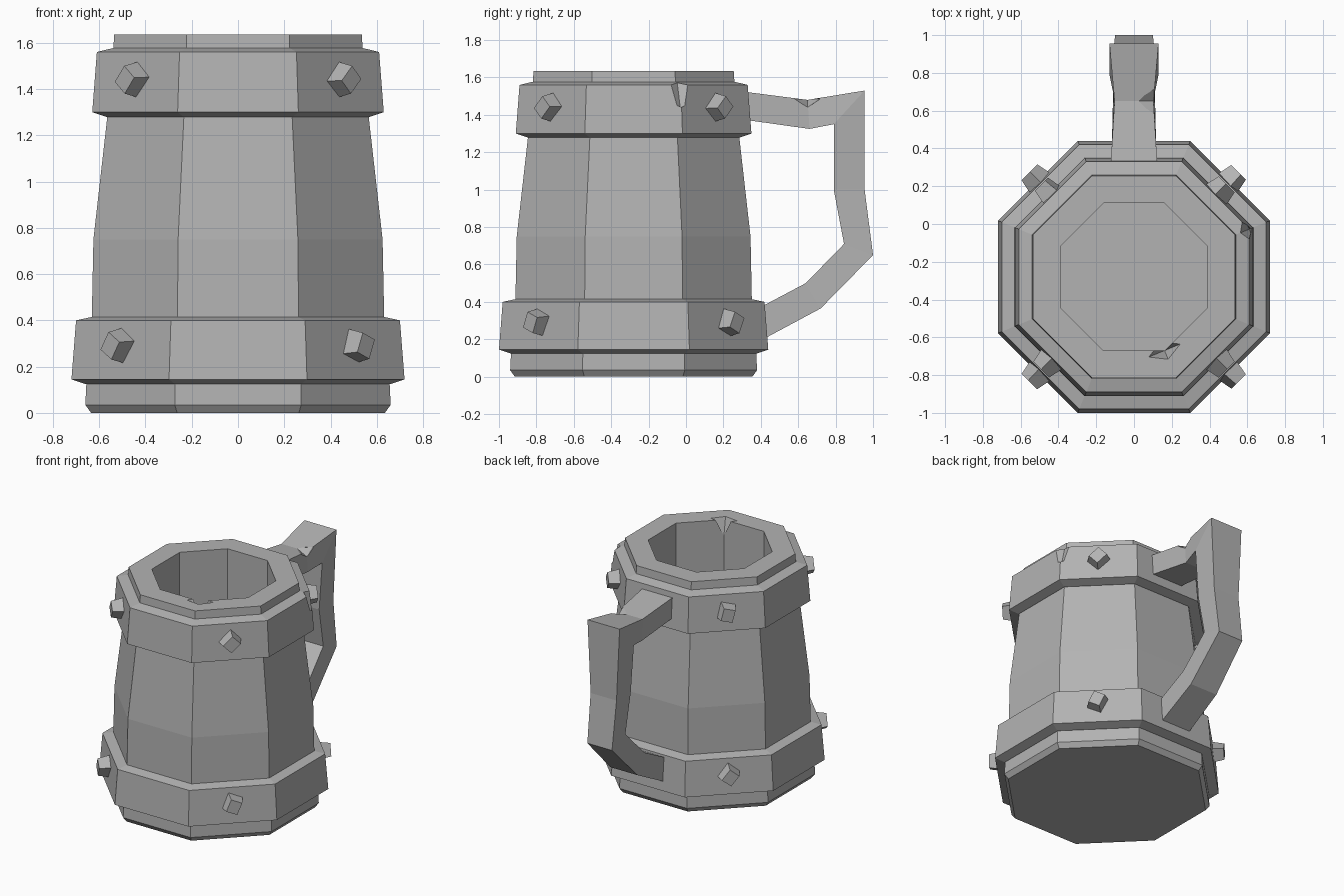
import bpy, bmesh, math
from mathutils import Matrix, Vector

cube = bpy.data.objects.get("Cube")
if cube:
    bpy.data.objects.remove(cube, do_unlink=True)

CENTRE_Y = -0.28
STEP = math.pi / 4

grey = bpy.data.materials.new("worn_grey")
grey.use_nodes = True
colour = (0.45, 0.45, 0.45, 1)
grey.diffuse_color = colour
grey.node_tree.nodes["Principled BSDF"].inputs["Base Color"].default_value = colour


def finish(name, bm):
    bmesh.ops.recalc_face_normals(bm, faces=bm.faces)
    mesh = bpy.data.meshes.new(name)
    bm.to_mesh(mesh)
    bm.free()
    mesh.materials.append(grey)
    obj = bpy.data.objects.new(name, mesh)
    bpy.context.collection.objects.link(obj)
    return obj


def corner(index, apothem, z):
    """Point on an octagon whose flat sides face the axes."""
    a = (index + 0.5) * STEP
    r = apothem / math.cos(STEP / 2)
    return Vector((r * math.cos(a), CENTRE_Y + r * math.sin(a), z))


def octagon_lathe(name, profile, ring=False):
    """Sweep an (apothem, z) profile; a ring joins its last loop to the first."""
    bm = bmesh.new()
    loops = [[bm.verts.new(corner(i, r, z)) for i in range(8)] for r, z in profile]
    pairs = list(zip(loops, loops[1:]))
    if ring:
        pairs.append((loops[-1], loops[0]))
    else:
        bm.faces.new(loops[0])
        bm.faces.new(loops[-1])
    for a, b in pairs:
        for i in range(8):
            j = (i + 1) % 8
            bm.faces.new((a[i], a[j], b[j], b[i]))
    return finish(name, bm)


def chip(obj, place, half_size, angle=0):
    """Cut a diamond-shaped nick out of a part."""
    bm = bmesh.new()
    bmesh.ops.create_uvsphere(bm, u_segments=4, v_segments=2, radius=1)
    bm.transform(Matrix.Translation(place) @ Matrix.Rotation(angle, 4, "Z")
                 @ Matrix.Diagonal((*half_size, 1)))
    cutter = finish("chip_cutter", bm)
    cutter.hide_render = True
    mod = obj.modifiers.new("chip", "BOOLEAN")
    mod.operation = "DIFFERENCE"
    mod.solver = "EXACT"
    mod.object = cutter
    bpy.context.view_layer.objects.active = obj
    bpy.ops.object.modifier_apply(modifier=mod.name)
    bpy.data.objects.remove(cutter, do_unlink=True)


def corner_chip(obj, index, apothem, z, half_size):
    chip(obj, corner(index, apothem, z), half_size, (index + 0.5) * STEP)


# Hollow body: foot, bulging wall, rim and inside
body = octagon_lathe("tankard_body", [
    (0.635, 0), (0.66, 0.035), (0.652, 0.2), (0.632, 0.41), (0.625, 0.75),
    (0.565, 1.28), (0.54, 1.56), (0.535, 1.635), (0.39, 1.635), (0.39, 0.2)])
corner_chip(body, 3, 0.625, 0.74, (0.035, 0.08, 0.14))
corner_chip(body, 6, 0.39, 1.635, (0.05, 0.09, 0.12))

# Reinforcing bands
lower_band = octagon_lathe("lower_band", [
    (0.6, 0.125), (0.66, 0.125), (0.72, 0.145), (0.70, 0.40), (0.63, 0.415),
    (0.6, 0.415)], ring=True)
corner_chip(lower_band, 5, 0.72, 0.14, (0.05, 0.1, 0.125))

upper_band = octagon_lathe("upper_band", [
    (0.5, 1.28), (0.57, 1.28), (0.63, 1.30), (0.61, 1.56), (0.54, 1.577),
    (0.5, 1.577)], ring=True)
corner_chip(upper_band, 0, 0.61, 1.57, (0.05, 0.09, 0.16))

# Handle: outer point, inner point, half width at each station
stations = [
    ((0.22, 1.53), (0.22, 1.385), 0.125), ((0.34, 1.52), (0.34, 1.37), 0.122),
    ((0.65, 1.48), (0.66, 1.325), 0.103), ((0.955, 1.53), (0.79, 1.35), 0.13),
    ((0.955, 1.0), (0.79, 1.0), 0.105), ((1.0, 0.65), (0.845, 0.71), 0.10),
    ((0.72, 0.365), (0.64, 0.50), 0.11), ((0.3, 0.14), (0.3, 0.32), 0.12)]
bm = bmesh.new()
sections = []
for outer, inner, w in stations:
    sections.append([bm.verts.new((x, y, z)) for x, (y, z) in
                     ((-w, outer), (w, outer), (w, inner), (-w, inner))])
for a, b in zip(sections, sections[1:]):
    for i in range(4):
        j = (i + 1) % 4
        bm.faces.new((a[i], a[j], b[j], b[i]))
bm.faces.new(sections[0])
bm.faces.new(sections[-1])
handle = finish("handle", bm)
chip(handle, (0.105, 0.65, 1.485), (0.09, 0.07, 0.045))

# Tapered studs on the diagonal sides, each twisted a little differently
bands = {"upper": (0.619, 1.44, (45, 14, 40, 45)),
         "lower": (0.708, 0.29, (25, 38, 33, 22))}
sides = ("back_left", "back_right", "front_right", "front_left")
for band, (apothem, z, twists) in bands.items():
    for i, (side, twist) in enumerate(zip(sides, twists)):
        bm = bmesh.new()
        bmesh.ops.create_cube(bm, size=1)
        for v in bm.verts:
            if v.co.z > 0:
                v.co.xy *= 0.72
        a = (2 * i + 1) * STEP
        out = Vector((math.cos(a), math.sin(a), 0))
        bm.transform(Matrix.Translation(out * (apothem + 0.02) + Vector((0, CENTRE_Y, z)))
                     @ Matrix.Rotation(a, 4, "Z") @ Matrix.Rotation(math.pi / 2, 4, "Y")
                     @ Matrix.Rotation(math.radians(-twist), 4, "Z")
                     @ Matrix.Diagonal((0.125, 0.11, 0.11, 1)))
        finish(f"{band}_stud_{side}", bm)
